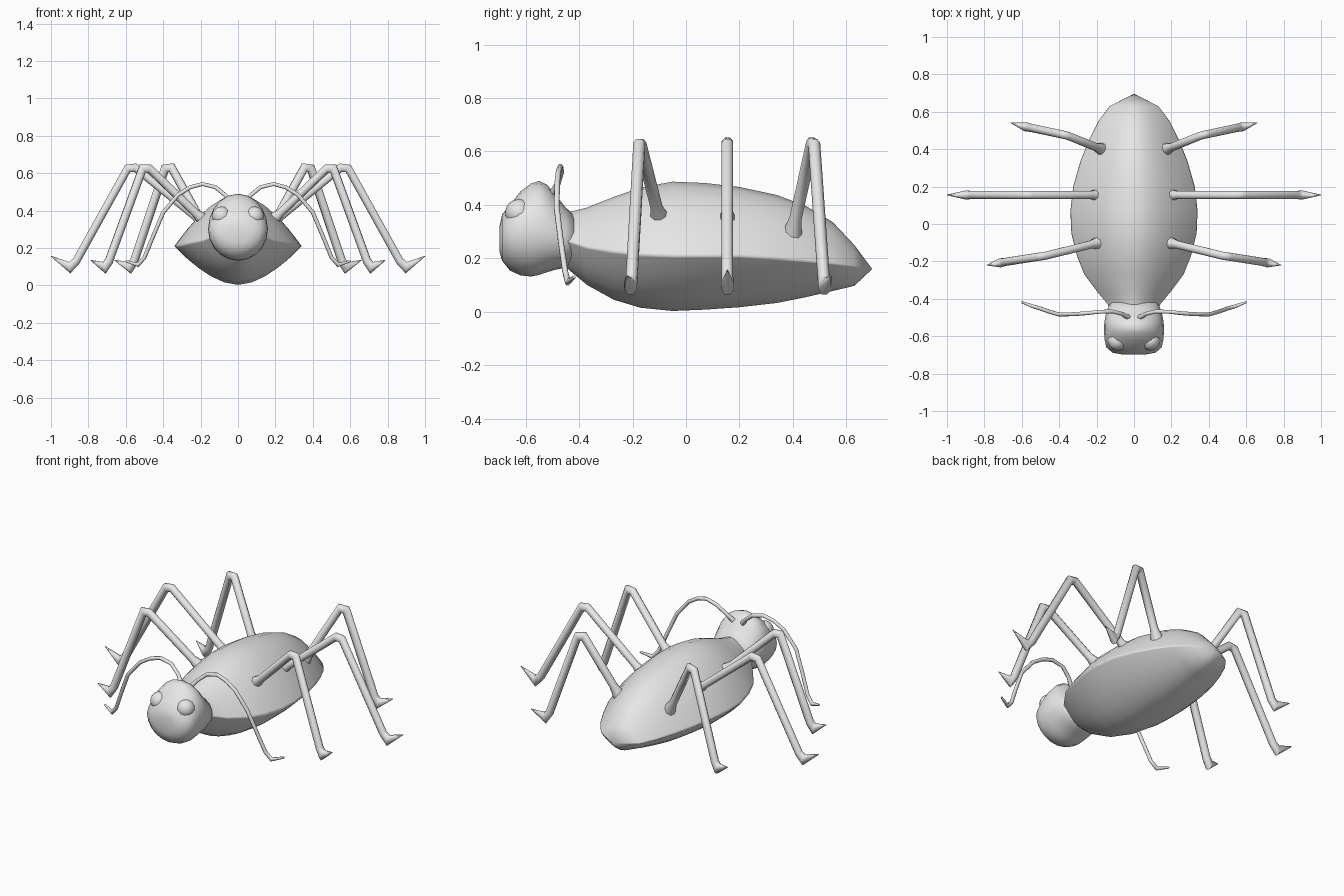
import bpy, bmesh, math
from mathutils import Vector

grey = bpy.data.materials.new("plain grey")
grey.diffuse_color = (0.8, 0.8, 0.8, 1)


def finish(name, bm, mirror=False, angle=None):
    bmesh.ops.recalc_face_normals(bm, faces=bm.faces)
    me = bpy.data.meshes.new(name)
    bm.to_mesh(me)
    bm.free()
    me.materials.append(grey)
    ob = bpy.data.objects.new(name, me)
    bpy.context.collection.objects.link(ob)
    bpy.context.view_layer.objects.active = ob
    ob.select_set(True)
    if angle:
        bpy.ops.object.shade_smooth_by_angle(angle=math.radians(angle))
    else:
        bpy.ops.object.shade_smooth()
    ob.select_set(False)
    if mirror:
        ob.modifiers.new("mirror", 'MIRROR')
    return ob


def skin(bm, rings):
    """Bridge rings of points and cap both ends."""
    vs = [[bm.verts.new(p) for p in r] for r in rings]
    n = len(vs[0])
    for a, b in zip(vs, vs[1:]):
        for i in range(n):
            j = (i + 1) % n
            bm.faces.new((a[i], a[j], b[j], b[i]))
    bm.faces.new(vs[0])
    bm.faces.new(vs[-1])
    bmesh.ops.remove_doubles(bm, verts=bm.verts, dist=1e-4)


def loft(name, stations, lens, n=28, angle=None):
    """Stations along y: (y, half width, side z, top z, bottom z)."""
    rings = []
    for y, w, zm, zt, zb in stations:
        ring = []
        for i in range(n):
            t = 2 * math.pi * i / n
            c, s = math.cos(t), math.sin(t)
            h = (zt if s > 0 else zb) - zm
            k = 1 - abs(c) ** 1.8 if lens else abs(s)
            ring.append((w * c, y, zm + h * k))
        rings.append(ring)
    bm = bmesh.new()
    skin(bm, rings)
    return finish(name, bm, angle=angle)


def tube(name, path, radii, n=8):
    """Tube along a path that lies roughly in an upright plane, mirrored."""
    pts = [Vector(p) for p in path]
    run = pts[-1] - pts[0]
    side = Vector((-run.y, run.x, 0)).normalized()
    rings = []
    for i, (p, r) in enumerate(zip(pts, radii)):
        a = (p - pts[i - 1]).normalized() if i else None
        b = (pts[i + 1] - p).normalized() if i < len(pts) - 1 else None
        t = (a + b).normalized() if a and b else (a or b)
        miter = min(1.3, 1 / max(0.1, t.dot(a or b)))
        up = side.cross(t).normalized() * miter
        rings.append([p + r * (side * math.cos(q) + up * math.sin(q))
                      for q in (2 * math.pi * (k + 0.5) / n for k in range(n))])
    bm = bmesh.new()
    skin(bm, rings)
    return finish(name, bm, mirror=True, angle=60)


# Body: pointed lens section, narrow neck, pointed tail
loft("body", [
    (-0.46, 0.125, 0.27, 0.37, 0.18),
    (-0.43, 0.14, 0.26, 0.375, 0.15),
    (-0.37, 0.19, 0.24, 0.39, 0.10),
    (-0.27, 0.265, 0.225, 0.43, 0.045),
    (-0.17, 0.305, 0.215, 0.465, 0.015),
    (-0.05, 0.335, 0.21, 0.487, 0.003),
    (0.07, 0.34, 0.21, 0.482, 0.008),
    (0.20, 0.325, 0.21, 0.467, 0.017),
    (0.34, 0.285, 0.20, 0.437, 0.033),
    (0.45, 0.24, 0.19, 0.395, 0.055),
    (0.55, 0.19, 0.18, 0.335, 0.078),
    (0.63, 0.13, 0.17, 0.25, 0.097),
    (0.697, 0.0, 0.16, 0.16, 0.16)], True)

# Head: rounded, with a crown at the back
loft("head", [
    (-0.698, 0.06, 0.27, 0.32, 0.225),
    (-0.688, 0.115, 0.28, 0.365, 0.19),
    (-0.66, 0.148, 0.29, 0.40, 0.155),
    (-0.62, 0.157, 0.30, 0.45, 0.136),
    (-0.58, 0.16, 0.30, 0.48, 0.132),
    (-0.55, 0.16, 0.30, 0.49, 0.138),
    (-0.52, 0.158, 0.295, 0.475, 0.148),
    (-0.49, 0.152, 0.285, 0.44, 0.157),
    (-0.45, 0.14, 0.275, 0.39, 0.165),
    (-0.42, 0.125, 0.265, 0.365, 0.18)], False, n=20)

# Eyes: low bumps on the brow
bm = bmesh.new()
bmesh.ops.create_uvsphere(bm, u_segments=14, v_segments=8, radius=0.052)
bmesh.ops.translate(bm, verts=bm.verts, vec=(0.088, -0.625, 0.37))
finish("eyes", bm, mirror=True)

# Legs: hip, thigh, knee, shin, heel and pointed foot
legs = {
    "front_legs": [(0.17, -0.095, 0.34), (0.23, -0.11, 0.39), (0.475, -0.17, 0.625),
                   (0.51, -0.175, 0.625), (0.69, -0.203, 0.13), (0.715, -0.208, 0.095), (0.787, -0.22, 0.135)],
    "middle_legs": [(0.17, 0.155, 0.32), (0.23, 0.155, 0.37), (0.55, 0.155, 0.63),
                    (0.59, 0.155, 0.625), (0.865, 0.155, 0.13), (0.90, 0.155, 0.095), (1.0, 0.155, 0.157)],
    "rear_legs": [(0.16, 0.395, 0.28), (0.20, 0.41, 0.35), (0.355, 0.472, 0.63),
                  (0.39, 0.48, 0.625), (0.555, 0.515, 0.13), (0.58, 0.52, 0.095), (0.66, 0.542, 0.135)],
}
for name, path in legs.items():
    tube(name, path, [0.04, 0.023, 0.023, 0.023, 0.023, 0.026, 0.002])

# Antennae: thin arched feelers
tube("antennae", [
    (0.03, -0.50, 0.44), (0.065, -0.48, 0.48), (0.12, -0.467, 0.525), (0.19, -0.47, 0.542),
    (0.255, -0.477, 0.525), (0.32, -0.482, 0.485), (0.40, -0.484, 0.39),
    (0.455, -0.468, 0.26), (0.50, -0.452, 0.15), (0.535, -0.442, 0.11), (0.60, -0.418, 0.13)],
    [0.015] + [0.011] * 9 + [0.006])
